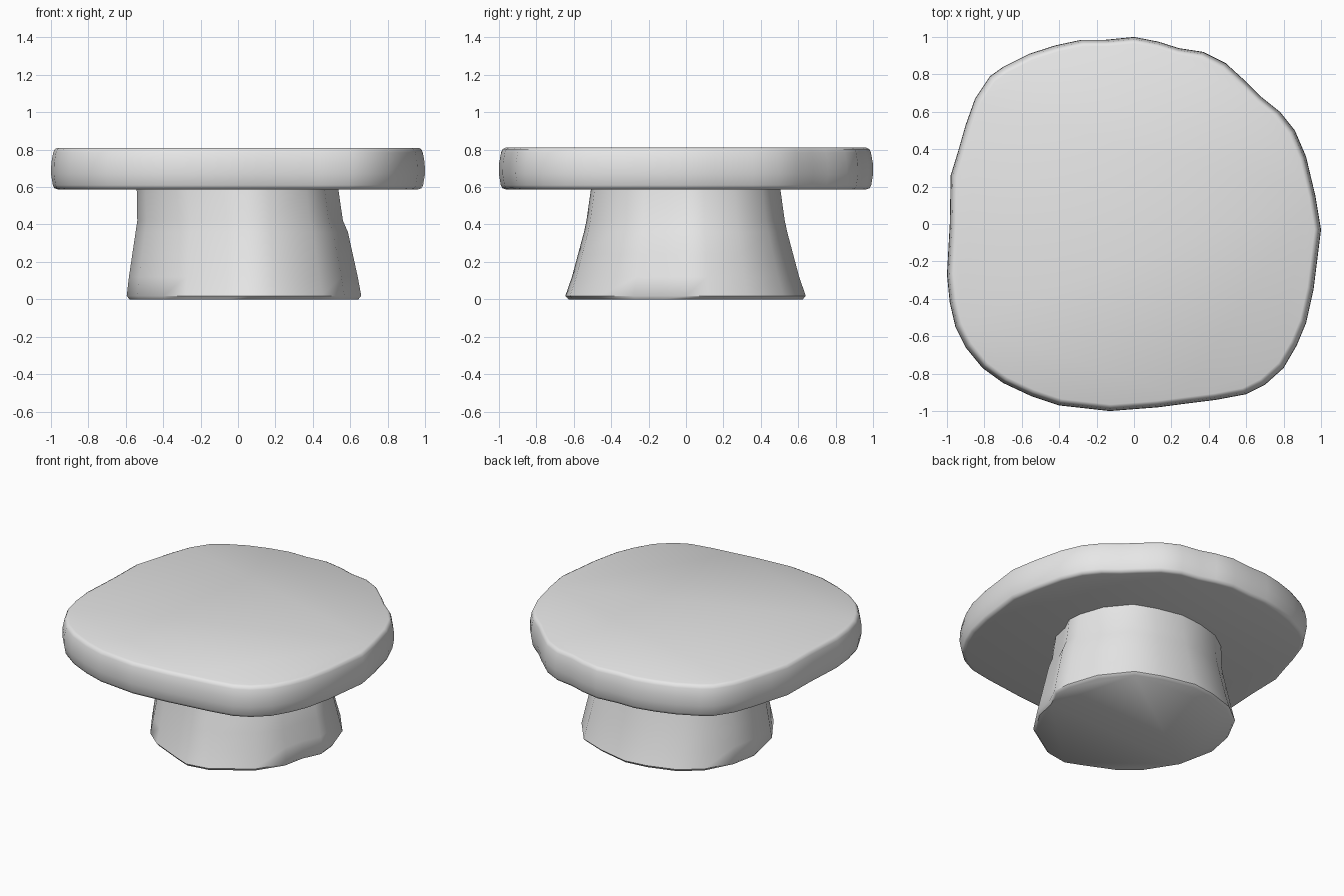
import bpy, bmesh, math

if "Cube" in bpy.data.objects:
    bpy.data.objects.remove(bpy.data.objects["Cube"])

stone = bpy.data.materials.new("light_grey")
stone.diffuse_color = (0.8, 0.8, 0.8, 1)
stone.use_nodes = True
stone.node_tree.nodes["Principled BSDF"].inputs["Base Color"].default_value = stone.diffuse_color


def loft(name, rings, angle):
    """Skin closed rings from bottom to top and cap both ends."""
    bm = bmesh.new()
    loops = [[bm.verts.new(p) for p in ring] for ring in rings]
    n = len(loops[0])
    for a, b in zip(loops, loops[1:]):
        for i in range(n):
            j = (i + 1) % n
            bm.faces.new((a[i], a[j], b[j], b[i]))
    bm.faces.new(loops[0][::-1])
    bm.faces.new(loops[-1])
    bmesh.ops.recalc_face_normals(bm, faces=bm.faces)
    mesh = bpy.data.meshes.new(name)
    bm.to_mesh(mesh)
    bm.free()
    obj = bpy.data.objects.new(name, mesh)
    bpy.context.collection.objects.link(obj)
    mesh.materials.append(stone)
    bpy.ops.object.select_all(action='DESELECT')
    obj.select_set(True)
    bpy.context.view_layer.objects.active = obj
    bpy.ops.object.shade_smooth_by_angle(angle=math.radians(angle))
    return obj


# Slab: irregular rounded outline with a softened rim
slab_outline = [
    (1, -.03), (.97, .15), (.92, .36), (.86, .50), (.78, .60), (.68, .68),
    (.60, .76), (.49, .86), (.37, .92), (.24, .94), (.13, .975), (0, 1),
    (-.15, .985), (-.28, .985), (-.42, .955), (-.56, .91), (-.70, .84),
    (-.77, .79), (-.85, .67), (-.90, .53), (-.94, .39), (-.98, .26),
    (-.985, 0), (-1, -.27), (-.985, -.42), (-.955, -.55), (-.90, -.66),
    (-.81, -.77), (-.70, -.85), (-.55, -.92), (-.40, -.97), (-.13, -1),
    (.13, -.98), (.28, -.96), (.44, -.94), (.60, -.91), (.70, -.86),
    (.80, -.77), (.87, -.65), (.92, -.53), (.96, -.35)]
slab_profile = [(.588, .965), (.594, .982), (.61, .99), (.67, 1),
                (.73, .998), (.785, .988), (.802, .98), (.81, .965)]
loft("slab", [[(x * s, y * s, z) for x, y in slab_outline]
              for z, s in slab_profile], 60)

# Pedestal: flared block with a lumpy outline, narrowing towards the slab
foot_outline = [
    (.66, 0), (.65, .12), (.58, .33), (.43, .52), (.25, .59), (.03, .64),
    (-.13, .62), (-.32, .56), (-.46, .45), (-.56, .26), (-.595, .08),
    (-.54, -.18), (-.40, -.40), (-.28, -.50), (-.06, -.60), (.05, -.645),
    (.20, -.62), (.45, -.46), (.57, -.28), (.60, -.13)]
foot_profile = [(0, .975, .975), (.018, 1, 1), (.12, .98, .945), (.24, .95, .895),
                (.36, .92, .845), (.42, .90, .825), (.60, .86, .785)]
rings = []
for z, sx, sy in foot_profile:
    ring = []
    for x, y in foot_outline:
        # the right side steps in above its ledge
        k = sx if x < 0 else sx - (.05 if z > .4 else .03 * z / .36)
        ring.append((x * k - (.03 if x < 0 and z > .4 else 0) * (z - .4) / .2, y * sy, z))
    rings.append(ring)
loft("pedestal", rings, 50)
